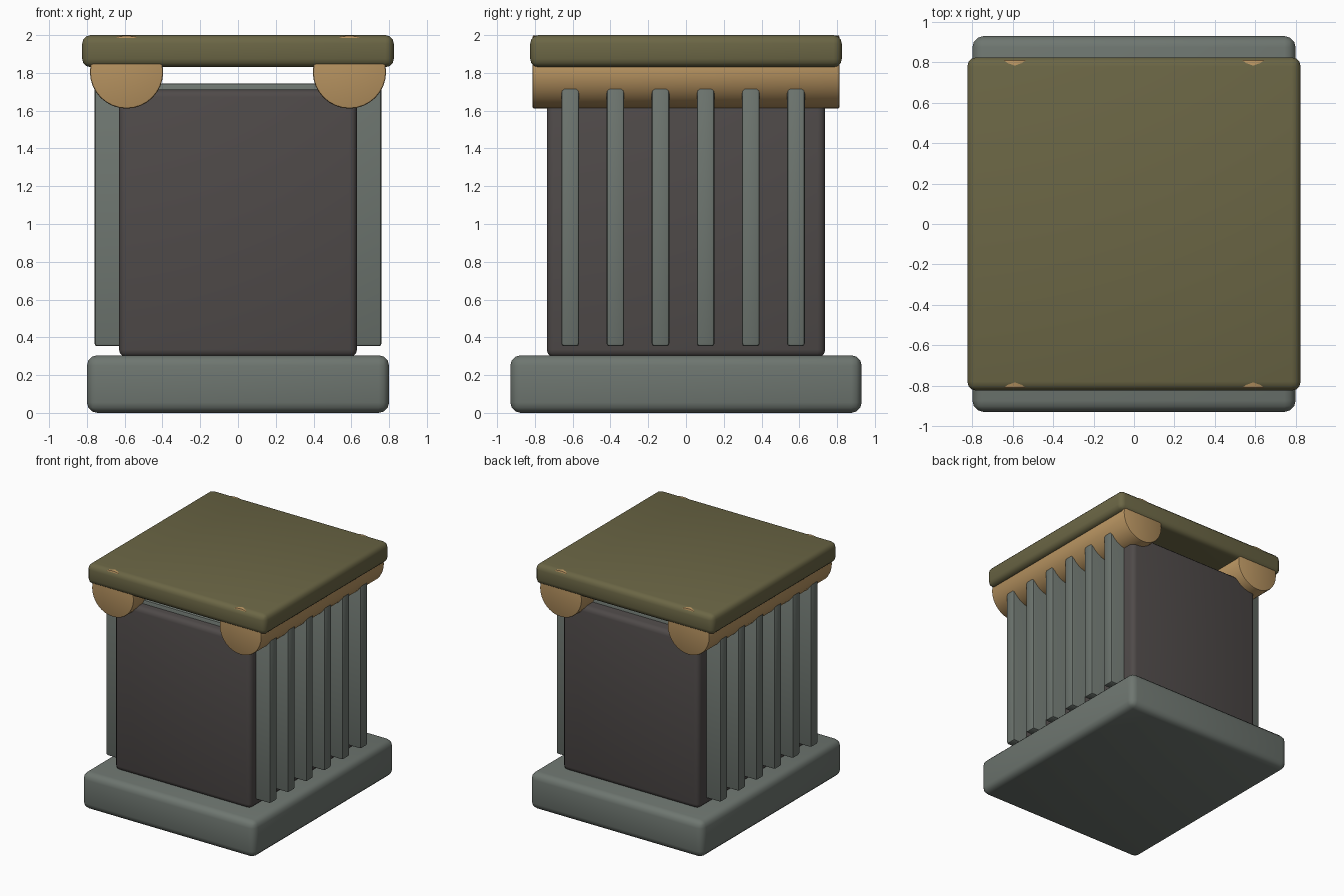
import bpy, math

if "Cube" in bpy.data.objects:
    bpy.data.objects.remove(bpy.data.objects["Cube"])


def material(name, r, g, b):
    # sRGB 0-255 to linear
    def lin(c):
        c /= 255
        return c / 12.92 if c <= 0.04045 else ((c + 0.055) / 1.055) ** 2.4
    m = bpy.data.materials.new(name)
    m.diffuse_color = (lin(r), lin(g), lin(b), 1)
    m.use_nodes = True
    m.node_tree.nodes["Principled BSDF"].inputs["Base Color"].default_value = m.diffuse_color
    return m


STONE = material("grey_green_stone", 110, 118, 112)
DARK = material("dark_core", 79, 74, 73)
OLIVE = material("olive_slab", 107, 102, 69)
TAN = material("tan_roll", 184, 148, 97)


def finish(ob, name, mat, width, segments):
    ob.name = name
    ob.data.materials.append(mat)
    bpy.ops.object.transform_apply(location=False, rotation=True, scale=True)
    b = ob.modifiers.new("bevel", 'BEVEL')
    b.width = width
    b.segments = segments
    b.limit_method = 'ANGLE'
    b.angle_limit = math.radians(40)
    bpy.ops.object.modifier_apply(modifier=b.name)
    bpy.ops.object.shade_smooth_by_angle(angle=math.radians(35))


def block(name, mat, lo, hi, bevel, segments=3):
    bpy.ops.mesh.primitive_cube_add(
        size=1, location=[(a + b) / 2 for a, b in zip(lo, hi)])
    ob = bpy.context.object
    ob.scale = [b - a for a, b in zip(lo, hi)]
    finish(ob, name, mat, bevel, segments)


# plinth, core and top slab
block("base", STONE, (-0.80, -0.93, 0), (0.80, 0.93, 0.305), 0.055)
block("core", DARK, (-0.63, -0.737, 0.295), (0.63, 0.737, 1.712), 0.04)
block("top_slab", OLIVE, (-0.825, -0.825, 1.83), (0.825, 0.825, 2.0), 0.045)

# flutes: thin slabs running right through the core
for i in range(6):
    y = -0.613 + i * 0.239
    block(f"flute_{i + 1}", STONE,
          (-0.76, y - 0.047, 0.353), (0.76, y + 0.047, 1.745), 0.015, 2)

# side rolls under the slab
for side, x in (("left", -0.59), ("right", 0.59)):
    bpy.ops.mesh.primitive_cylinder_add(
        vertices=32, radius=0.194, depth=1.626,
        location=(x, 0, 1.805), rotation=(math.pi / 2, 0, 0))
    finish(bpy.context.object, f"{side}_roll", TAN, 0.01, 2)
